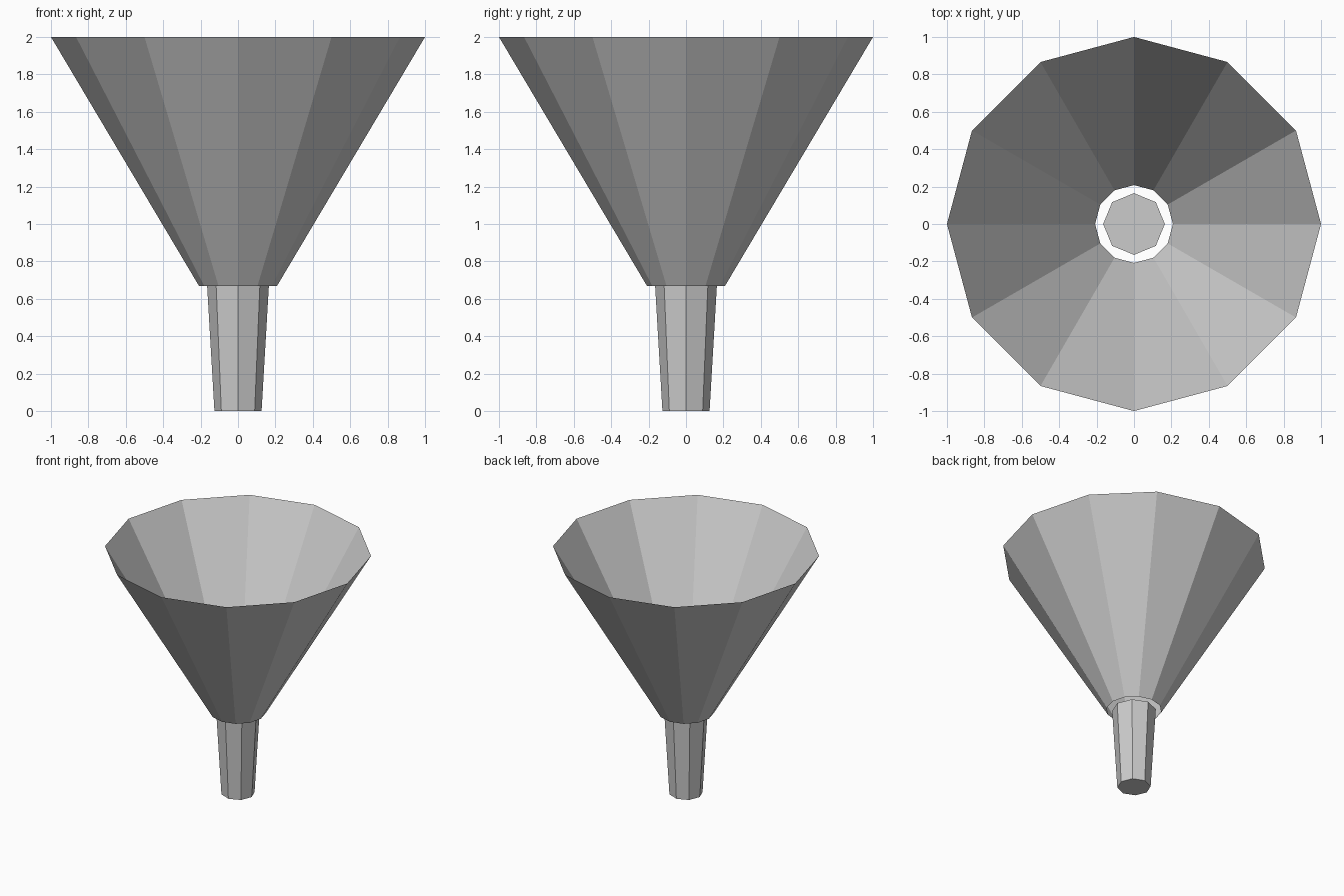
import bpy

if "Cube" in bpy.data.objects:
    bpy.data.objects.remove(bpy.data.objects["Cube"])


def tapered_tube(name, sides, r_bottom, r_top, z_bottom, z_top, caps):
    """Flat-sided frustum with a corner on the +x axis."""
    bpy.ops.mesh.primitive_cone_add(
        vertices=sides, radius1=r_bottom, radius2=r_top,
        depth=z_top - z_bottom, end_fill_type=caps,
        location=(0, 0, (z_bottom + z_top) / 2))
    obj = bpy.context.object
    obj.name = name
    return obj


NECK_Z = 0.668

# Wide open bowl, a single-walled 12-sided cone
tapered_tube("funnel_bowl", 12, 0.208, 1.0, NECK_Z, 2.0, 'NOTHING')

# Narrow closed 8-sided spout below it
tapered_tube("funnel_spout", 8, 0.126, 0.165, 0.0, NECK_Z, 'NGON')
